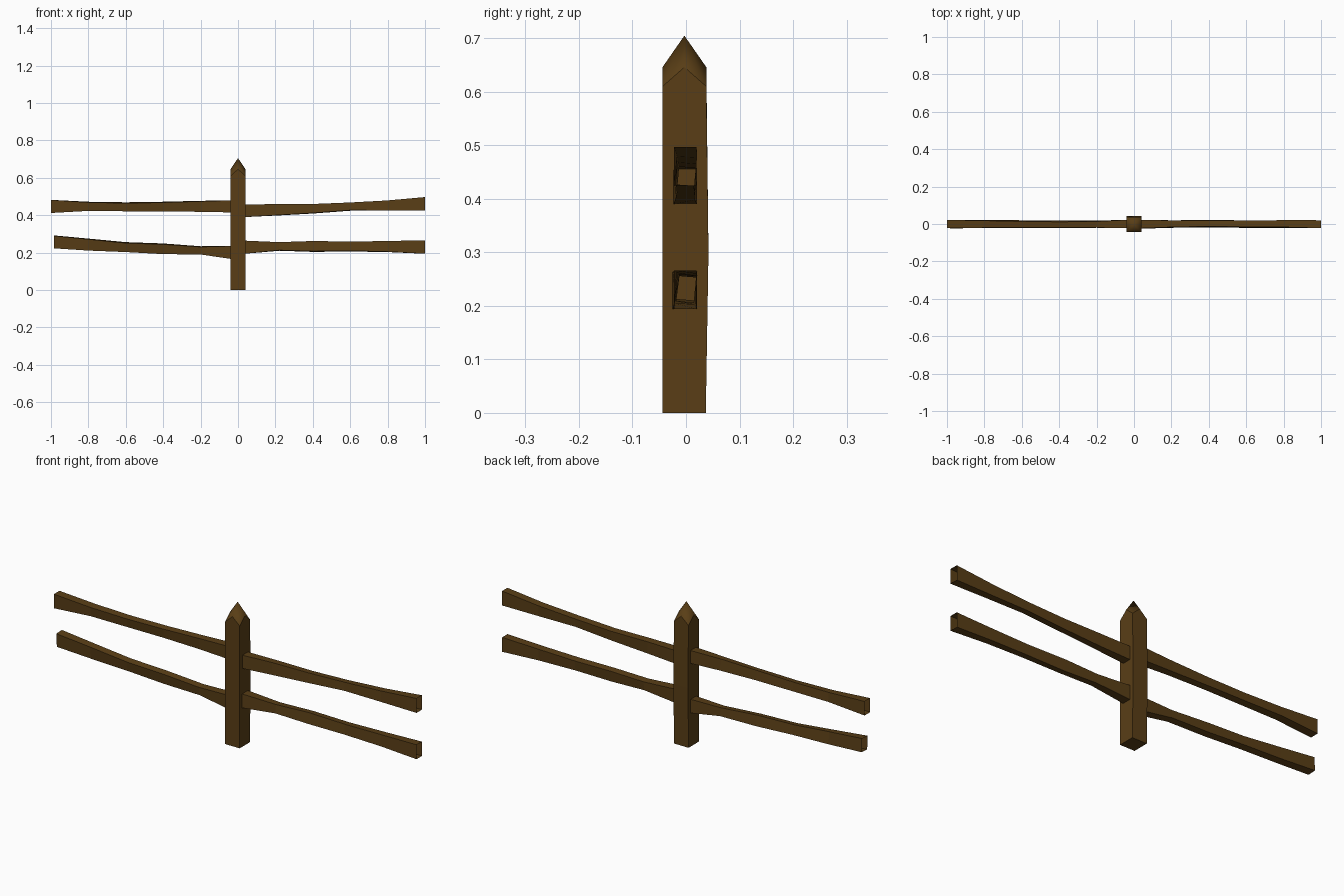
import bpy, bmesh, math

if "Cube" in bpy.data.objects:
    bpy.data.objects.remove(bpy.data.objects["Cube"])

wood = bpy.data.materials.new("brown_wood")
wood.diffuse_color = (0.10, 0.048, 0.008, 1)
wood.use_nodes = True
wood.node_tree.nodes["Principled BSDF"].inputs["Base Color"].default_value = wood.diffuse_color


def finish(name, bm):
    bmesh.ops.recalc_face_normals(bm, faces=bm.faces)
    mesh = bpy.data.meshes.new(name)
    bm.to_mesh(mesh)
    bm.free()
    mesh.materials.append(wood)
    obj = bpy.data.objects.new(name, mesh)
    bpy.context.collection.objects.link(obj)
    return obj


def bridge(bm, a, b):
    n = len(a)
    for i in range(n):
        j = (i + 1) % n
        bm.faces.new((a[i], a[j], b[j], b[i]))


# Post: slightly bowed square timber with a pointed, chamfered tip
bm = bmesh.new()
x0, x1, y0 = -0.04, 0.04, -0.044
rings = []
for z, y1 in ((0, 0.037), (0.3, 0.042), (0.61, 0.038)):
    ym = (y0 + y1) / 2
    rings.append([bm.verts.new((x, y, z)) for x, y in
                  ((x0, y0), (x1, y0), (x1, y1), (x0, y1))])
bm.faces.new(rings[0][::-1])
bridge(bm, rings[0], rings[1])
apex = bm.verts.new((0, ym, 0.705))
lower, top = rings[1], rings[2]
mids = [bm.verts.new((*((top[i].co + top[(i + 1) % 4].co) / 2).xy, 0.646))
        for i in range(4)]
for i in range(4):
    j = (i + 1) % 4
    bm.faces.new((lower[i], lower[j], top[j], mids[i], top[i]))
    for a, b in ((top[i], mids[i]), (mids[i], top[j])):
        bm.faces.new((a, b, apex)).smooth = True
finish("post", bm)


# Rails: open-ended hewn bars; stations are (x, z low, z high, y low, y high, twist)
def rail(name, stations):
    bm = bmesh.new()
    previous = None
    for x, z0, z1, ya, yb, twist in stations:
        t = math.radians(twist)
        c, s = math.cos(t), math.sin(t)
        width = yb - ya
        hw = width / 2
        hh = ((z1 - z0) - width * abs(s)) / c / 2
        yc, zc = (ya + yb) / 2, (z0 + z1) / 2
        ring = [bm.verts.new((x, yc + u * c - v * s, zc + u * s + v * c))
                for u, v in ((-hw, -hh), (hw, -hh), (hw, hh), (-hw, hh))]
        if previous:
            bridge(bm, previous, ring)
        previous = ring
    return finish(name, bm)


rail("upper_left_rail", [
    (-1.0, 0.412, 0.482, -0.022, 0.022, 0),
    (-0.8, 0.423, 0.472, -0.018, 0.020, 5),
    (-0.6, 0.421, 0.469, -0.016, 0.017, 8),
    (-0.4, 0.421, 0.472, -0.016, 0.015, 8),
    (-0.2, 0.418, 0.477, -0.017, 0.016, 5),
    (-0.035, 0.415, 0.479, -0.022, 0.022, 0)])
rail("lower_left_rail", [
    (-0.985, 0.223, 0.292, -0.022, 0.021, 3),
    (-0.8, 0.211, 0.275, -0.018, 0.018, 6),
    (-0.6, 0.203, 0.256, -0.017, 0.016, 9),
    (-0.4, 0.192, 0.249, -0.017, 0.015, 9),
    (-0.2, 0.190, 0.234, -0.018, 0.016, 6),
    (-0.035, 0.166, 0.235, -0.022, 0.020, 0)])
rail("upper_right_rail", [
    (0.035, 0.390, 0.456, -0.023, 0.021, 0),
    (0.2, 0.398, 0.460, -0.018, 0.018, -3),
    (0.4, 0.409, 0.460, -0.015, 0.018, -5),
    (0.6, 0.424, 0.468, -0.017, 0.017, -5),
    (0.8, 0.424, 0.479, -0.018, 0.019, -3),
    (1.0, 0.425, 0.497, -0.022, 0.020, 0)])
rail("lower_right_rail", [
    (0.035, 0.194, 0.264, -0.025, 0.021, 0),
    (0.22, 0.210, 0.256, -0.018, 0.018, -5),
    (0.4, 0.204, 0.262, -0.015, 0.018, -7),
    (0.6, 0.206, 0.259, -0.018, 0.017, -6),
    (0.8, 0.203, 0.262, -0.019, 0.018, -3),
    (1.0, 0.194, 0.266, -0.022, 0.020, 0)])
